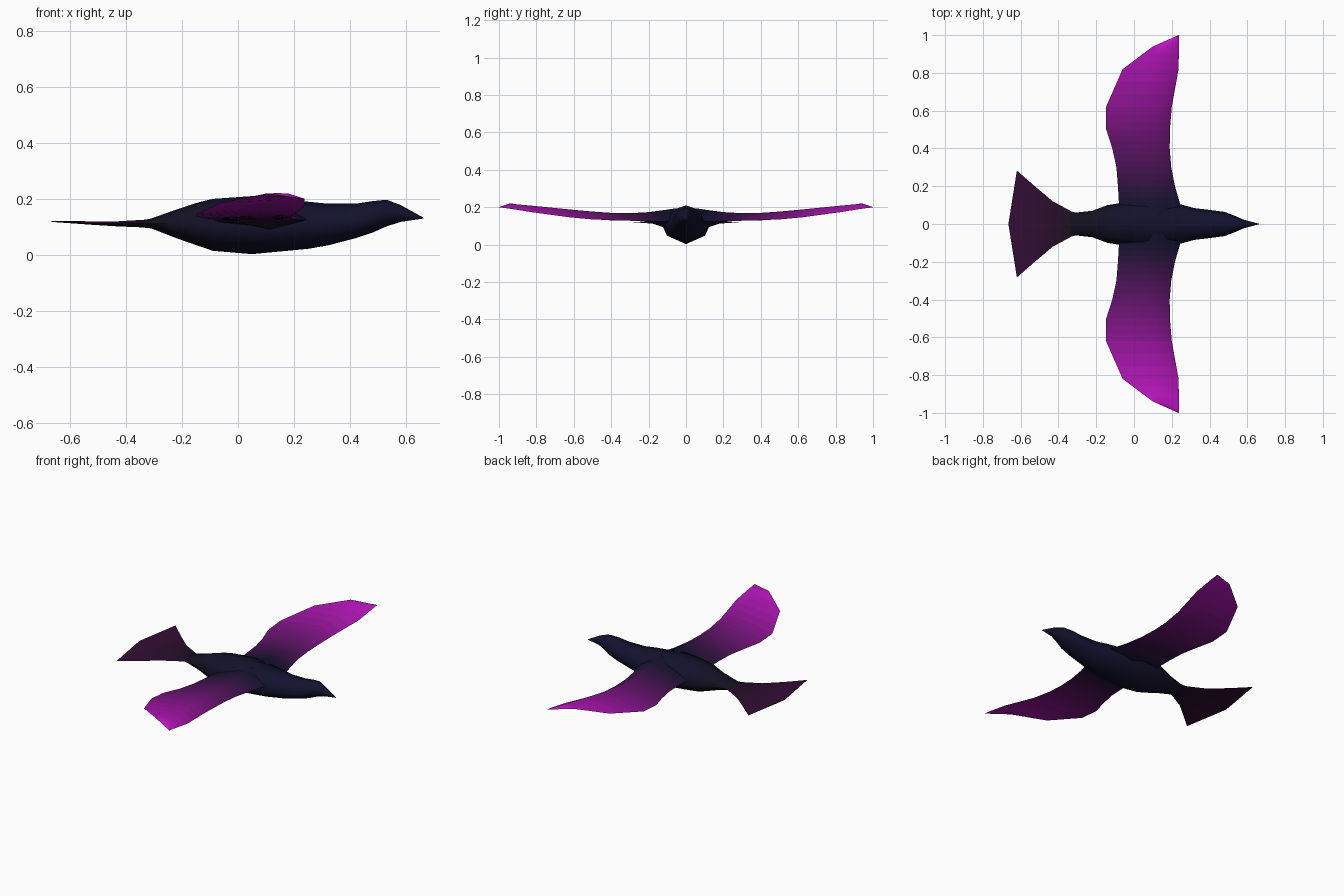
import bpy, math

if "Cube" in bpy.data.objects:
    bpy.data.objects.remove(bpy.data.objects["Cube"])

INK, NAVY, VIOLET = (0.007, 0.005, 0.012), (0.006, 0.006, 0.028), (0.55, 0.008, 0.58)
PLUM = (0.035, 0.004, 0.035)


def mix(a, b, t):
    return tuple(p + (q - p) * t for p, q in zip(a, b))


def refine(rows, n):
    """Insert straight in-between sections so colour bands are fine."""
    out = []
    for a, b in zip(rows, rows[1:]):
        out += [mix(a, b, i / n) for i in range(n)]
    return out + [rows[-1]]


def loft(name, rings, colours, mirror=False):
    """Skin closed rings; every band between two rings gets its own colour."""
    n = len(rings[0])
    verts = [p for r in rings for p in r]
    faces, bands = [], []
    for k in range(len(rings) - 1):
        for i in range(n):
            j = (i + 1) % n
            faces.append((k * n + i, k * n + j, (k + 1) * n + j, (k + 1) * n + i))
            bands.append(k)
    faces += [tuple(range(n))[::-1], tuple(range(len(verts) - n, len(verts)))]
    bands += [0, len(rings) - 2]
    me = bpy.data.meshes.new(name)
    me.from_pydata(verts, [], faces)
    for k, c in enumerate(colours):
        m = bpy.data.materials.new(f"{name}_tone_{k}")
        m.diffuse_color = (*c, 1)
        m.use_nodes = True
        m.node_tree.nodes["Principled BSDF"].inputs["Base Color"].default_value = m.diffuse_color
        me.materials.append(m)
    for p, b in zip(me.polygons, bands):
        p.material_index = b
    ob = bpy.data.objects.new(name, me)
    bpy.context.collection.objects.link(ob)
    bpy.ops.object.select_all(action='DESELECT')
    ob.select_set(True)
    bpy.context.view_layer.objects.active = ob
    bpy.ops.object.mode_set(mode='EDIT')
    bpy.ops.mesh.select_all(action='SELECT')
    bpy.ops.mesh.remove_doubles(threshold=0.0005)
    bpy.ops.mesh.normals_make_consistent(inside=False)
    bpy.ops.object.mode_set(mode='OBJECT')
    bpy.ops.object.shade_smooth_by_angle(angle=math.radians(65))
    if mirror:
        mod = ob.modifiers.new("Mirror", 'MIRROR')
        mod.use_axis = (False, True, False)
    return ob


# Body: x, half width, top z, bottom z
body = [(-0.34, 0.055, 0.124, 0.098), (-0.31, 0.06, 0.13, 0.095),
        (-0.22, 0.07, 0.162, 0.06), (-0.14, 0.1, 0.188, 0.032),
        (-0.09, 0.108, 0.2, 0.015), (0.05, 0.128, 0.21, 0.003),
        (0.25, 0.103, 0.19, 0.022), (0.32, 0.084, 0.183, 0.034),
        (0.42, 0.072, 0.183, 0.06), (0.48, 0.064, 0.192, 0.08),
        (0.53, 0.045, 0.197, 0.102), (0.58, 0.023, 0.178, 0.118),
        (0.64, 0.007, 0.145, 0.127), (0.662, 0.001, 0.133, 0.13)]
half = [(0, 1), (0.7, 0.85), (1, 0.5), (0.8, 0.22), (0, 0)]
outline = half + [(-w, h) for w, h in half[-2:0:-1]]
rings = [[(x, w * u, b + (t - b) * v) for u, v in outline] for x, w, t, b in body]
loft("body", rings, [mix(INK, NAVY, min(1, k / 6)) for k in range(len(body) - 1)])

# Tail fan: x at centre, x at edge, half width, top z, bottom z
tail = [(-0.29, -0.29, 0.055, 0.13, 0.096), (-0.33, -0.33, 0.066, 0.126, 0.098),
        (-0.43, -0.43, 0.12, 0.12, 0.102), (-0.525, -0.525, 0.2, 0.12, 0.108),
        (-0.665, -0.62, 0.283, 0.122, 0.118)]
tail = refine(tail, 2)
rings = []
for xc, xe, w, t, b in tail:
    m = (t + b) / 2
    rings.append([(xe, -w, m), (xc, 0, t), (xe, w, m), (xc, 0, b)])
loft("tail", rings, [mix(INK, PLUM, k / 7) for k in range(len(tail) - 1)])

# Wing: y, leading x, ridge x, trailing x, leading z, top z, trailing z, underside z
wing = [(0.05, 0.25, 0.13, -0.09, 0.13, 0.195, 0.12, 0.08),
        (0.11, 0.243, 0.13, -0.08, 0.125, 0.186, 0.12, 0.09),
        (0.2, 0.217, 0.13, -0.085, 0.125, 0.174, 0.125, 0.12),
        (0.3, 0.197, 0.125, -0.093, 0.128, 0.168, 0.128, 0.132),
        (0.4, 0.189, 0.125, -0.115, 0.131, 0.17, 0.13, 0.142),
        (0.5, 0.19, 0.125, -0.147, 0.135, 0.177, 0.137, 0.15),
        (0.62, 0.2, 0.13, -0.148, 0.146, 0.188, 0.147, 0.165),
        (0.82, 0.236, 0.16, -0.06, 0.173, 0.208, 0.186, 0.192),
        (0.94, 0.238, 0.18, 0.1, 0.192, 0.219, 0.219, 0.207),
        (1.0, 0.238, 0.237, 0.236, 0.2, 0.201, 0.2, 0.2)]
wing = refine(wing, 3)
rings, tones = [], []
for y, xl, xr, xt, zl, zt, ze, zu in wing:
    xm, zm = (xr + xt) / 2, (zt + ze) / 2
    rings.append([(xl, y, zl), (xr, y, zt), (xm, y, zm + 0.006 * min(1, (1 - y) * 5)),
                  (xt, y, ze), (xr - 0.02 * min(1, (1 - y) * 5), y, zu)])
    tones.append(mix(NAVY, VIOLET, max(0, (y - 0.1) / 0.88) ** 1.6))
loft("wing", rings, tones[1:], mirror=True)
